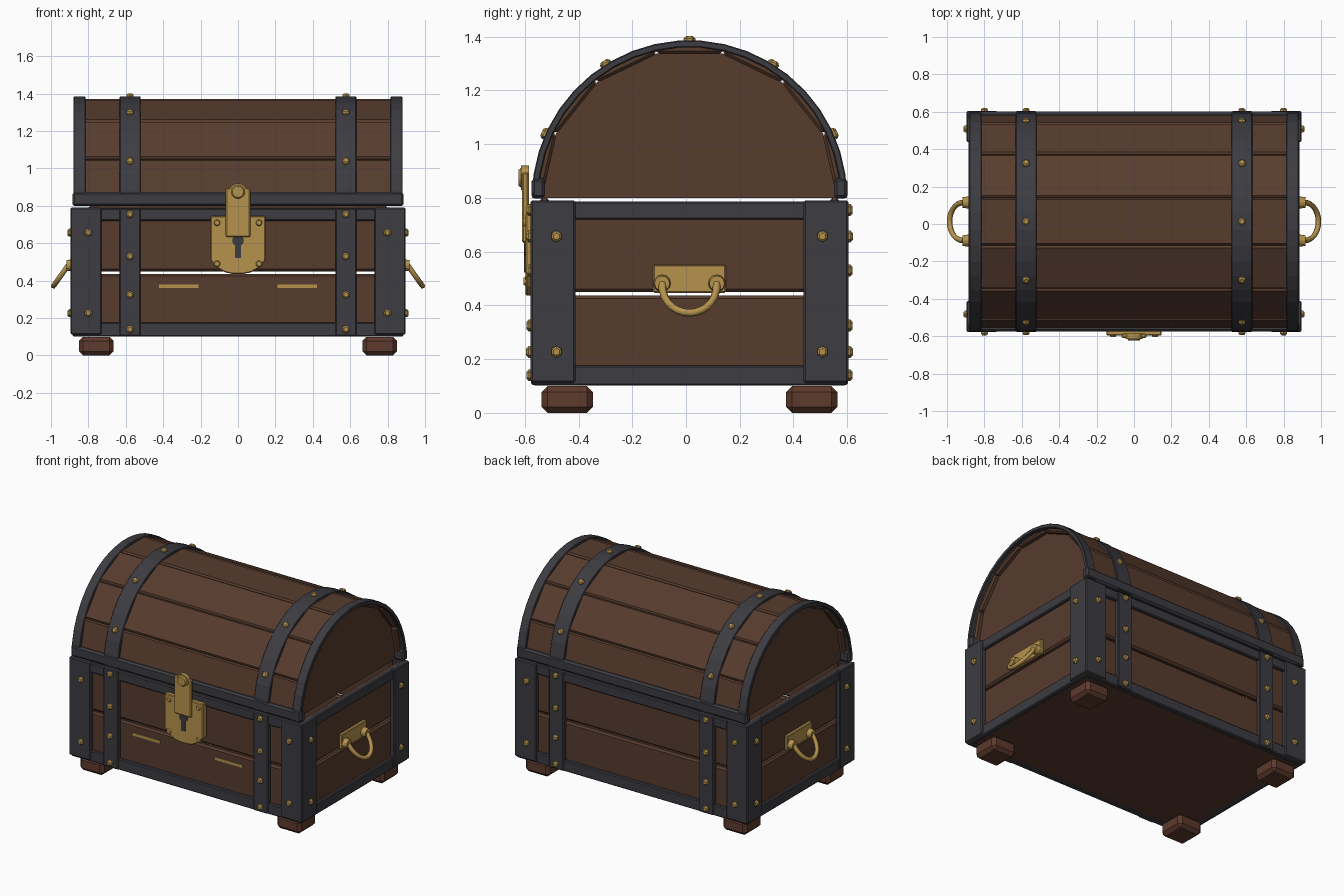
import bpy, bmesh, math
from mathutils import Vector, Matrix

if "Cube" in bpy.data.objects:
    bpy.data.objects.remove(bpy.data.objects["Cube"])

CY = 0.013      # depth centre of the chest body
LID_Z = 0.80    # height of the lid's arch centre


def material(name, rgb):
    m = bpy.data.materials.new(name)
    m.use_nodes = True
    m.diffuse_color = (*rgb, 1)
    m.node_tree.nodes["Principled BSDF"].inputs["Base Color"].default_value = (*rgb, 1)
    return m


WOOD = material("brown wood", (0.095, 0.045, 0.027))
FOOT = material("reddish wood", (0.11, 0.042, 0.026))
IRON = material("dark iron", (0.045, 0.045, 0.054))
BRASS = material("brass", (0.46, 0.29, 0.075))


def finish(name, bm, mat, bevel=0):
    bmesh.ops.recalc_face_normals(bm, faces=bm.faces[:])
    mesh = bpy.data.meshes.new(name)
    bm.to_mesh(mesh)
    bm.free()
    mesh.materials.append(mat)
    ob = bpy.data.objects.new(name, mesh)
    bpy.context.collection.objects.link(ob)
    if bevel:
        mod = ob.modifiers.new("Bevel", 'BEVEL')
        mod.width = bevel
        mod.segments = 1
        mod.angle_limit = math.radians(40)
    return ob


def prism(name, pts, axis, a, b, mat, bevel=0):
    """Extrude a 2D outline along x (points are y, z) or y (points are x, z)."""
    bm = bmesh.new()
    at = lambda p, d: (d, p[0], p[1]) if axis == "x" else (p[0], d, p[1])
    base = bm.faces.new([bm.verts.new(at(p, a)) for p in pts])
    out = bmesh.ops.extrude_face_region(bm, geom=[base])["geom"]
    move = Vector((b - a, 0, 0) if axis == "x" else (0, b - a, 0))
    bmesh.ops.translate(bm, vec=move, verts=[v for v in out if isinstance(v, bmesh.types.BMVert)])
    return finish(name, bm, mat, bevel)


def box(name, xs, ys, zs, mat, bevel=0.006):
    (x0, x1), (z0, z1) = xs, zs
    return prism(name, [(x0, z0), (x1, z0), (x1, z1), (x0, z1)], "y", *ys, mat, bevel)


def span(s, a, b, c=0):
    """Range from a to b on side s of centre c, in rising order."""
    return tuple(sorted((c + s * a, c + s * b)))


def peg(name, pos, direction, r0, r1, height, mat=BRASS, sides=6):
    """Tapered round or hexagonal head standing on a surface."""
    bm = bmesh.new()
    bmesh.ops.create_cone(bm, cap_ends=True, segments=sides, radius1=r0, radius2=r1, depth=height)
    d = Vector(direction)
    turn = d.to_track_quat('Z', 'Y').to_matrix().to_4x4()
    bm.transform(Matrix.Translation(Vector(pos) + d * height / 2) @ turn)
    return finish(name, bm, mat)


def stud(pos, direction):
    d = Vector(direction)
    peg("stud_base", Vector(pos) - d * 0.005, d, 0.022, 0.022, 0.013)
    peg("stud_head", Vector(pos) + d * 0.008, d, 0.022, 0.013, 0.009)


def arc(r, n, a0=-90, a1=90):
    """Points on the lid arch, angles measured from straight up."""
    angles = [math.radians(a0 + (a1 - a0) * i / n) for i in range(n + 1)]
    return [(CY + r * math.sin(t), LID_Z + r * math.cos(t)) for t in angles]


def arch(name, r_in, r_out, x0, x1, mat, n=21, a0=-90, a1=90, bevel=0.004):
    return prism(name, arc(r_out, n, a0, a1) + arc(r_in, n, a0, a1)[::-1], "x", x0, x1, mat, bevel)


# Body planks, with an open gap between the two rows
for s, side in ((-1, "front"), (1, "back")):
    for zs, row in (((0.11, 0.437), "lower"), ((0.45, 0.80), "upper")):
        box(f"{side}_{row}_plank", (-0.8, 0.8), span(s, 0.52, 0.56, CY), zs, WOOD, 0.012)
for s, side in ((-1, "right"), (1, "left")):
    for zs, row in (((0.11, 0.437), "lower"), ((0.45, 0.785), "upper")):
        box(f"{side}_{row}_plank", span(s, 0.825, 0.865), span(1, -0.55, 0.55, CY), zs, WOOD, 0.012)
box("floor_board", (-0.86, 0.86), span(1, -0.56, 0.56, CY), (0.108, 0.14), WOOD)

# Iron rims around the body, top and bottom
for zs, level in (((0.102, 0.177), "bottom"), ((0.72, 0.787), "top")):
    for s in (-1, 1):
        box(f"{level}_long_rim", (-0.885, 0.885), span(s, 0.545, 0.582, CY), zs, IRON)
        box(f"{level}_end_rim", span(s, 0.85, 0.885), span(1, -0.58, 0.58, CY), zs, IRON)

for sx in (-1, 1):
    for sy in (-1, 1):
        # Corner posts made of two plates, with studs
        box("corner_plate_long", span(sx, 0.73, 0.895), span(sy, 0.555, 0.591, CY), (0.112, 0.79), IRON)
        box("corner_plate_end", span(sx, 0.86, 0.895), span(sy, 0.425, 0.591, CY), (0.112, 0.79), IRON)
        for z in (0.227, 0.657):
            stud((sx * 0.80, CY + sy * 0.591, z), (0, sy, 0))
            stud((sx * 0.895, CY + sy * 0.495, z), (sx, 0, 0))
        # Upright straps on front and back
        box("body_strap", span(sx, 0.52, 0.633), span(sy, 0.55, 0.59, CY), (0.104, 0.787), IRON)
        for z in (0.14, 0.325, 0.53, 0.755):
            stud((sx * 0.577, CY + sy * 0.59, z), (0, sy, 0))
        # Feet
        box("foot", span(sx, 0.665, 0.85), span(sy, 0.36, 0.55, CY), (0, 0.1), FOOT, 0.022)

# Lid staves: seven flat planks around the arch
STEP = 180 / 7
half = math.tan(math.radians(STEP / 2))
for i in range(7):
    t = math.radians(-90 + STEP * (i + 0.5))
    out, across = Vector((math.sin(t), math.cos(t))), Vector((math.cos(t), -math.sin(t)))
    centre = Vector((CY, LID_Z))
    ring = [centre + out * r + across * r * half * k * 0.995
            for r, k in ((0.57, -1), (0.57, 1), (0.535, 1), (0.535, -1))]
    prism("lid_stave", ring, "x", -0.855, 0.855, WOOD, 0.011)

# Lid ends, edge bands, straps and rim
for s in (-1, 1):
    prism("lid_end_panel", arc(0.552, 7), "x", *span(s, 0.79, 0.82), WOOD)
    arch("lid_edge_band", 0.561, 0.587, *span(s, 0.815, 0.88), IRON)
    arch("lid_strap", 0.56, 0.587, *span(s, 0.52, 0.633), IRON)
    box("lid_rim", (-0.885, 0.885), span(s, 0.537, 0.588, CY), (0.798, 0.875), IRON, 0.012)
    for deg in (-66, -32, 0, 32, 66):
        t = math.radians(deg)
        d = Vector((0, math.sin(t), math.cos(t)))
        stud(Vector((s * 0.577, CY, LID_Z)) + d * 0.585, d)

# Lock plate with clipped lower corners
half_plate = [(0.148, 0.745), (0.148, 0.51), (0.115, 0.47), (0.07, 0.445), (0.03, 0.436)]
plate = half_plate + [(-x, z) for x, z in half_plate[::-1]]
prism("lock_plate", plate, "y", -0.597, -0.55, BRASS, 0.005)
for x in (-0.112, 0.112):
    for z in (0.49, 0.71):
        peg("lock_rivet", (x, -0.595, z), (0, -1, 0), 0.019, 0.013, 0.01, sides=10)

# Keyhole
peg("keyhole_round", (0, -0.596, 0.615), (0, -1, 0), 0.031, 0.031, 0.006, IRON, 16)
box("keyhole_slot", (-0.015, 0.015), (-0.602, -0.59), (0.522, 0.615), IRON, 0)

# Hasp with a round knob
box("hasp", (-0.066, 0.066), (-0.61, -0.585), (0.633, 0.895), BRASS)
peg("hasp_disc", (0, -0.585, 0.875), (0, -1, 0), 0.046, 0.046, 0.029, sides=16)
peg("hasp_knob", (0, -0.612, 0.875), (0, -1, 0), 0.038, 0.03, 0.011, sides=16)

# Thin brass inlays on the front
for s in (-1, 1):
    box("brass_inlay", span(s, 0.212, 0.422), (-0.554, -0.546), (0.361, 0.38), BRASS, 0)

# End handles: back plate, two mounts and a hanging bail
for s, side in ((-1, "right"), (1, "left")):
    box(f"{side}_handle_plate", span(s, 0.86, 0.885), span(1, -0.135, 0.135, CY), (0.447, 0.55), BRASS, 0.004)
    for k in (-1, 1):
        peg(f"{side}_handle_mount", (s * 0.875, CY + k * 0.102, 0.482), (s, 0, 0), 0.034, 0.028, 0.042, sides=12)
    curve = bpy.data.curves.new(f"{side}_handle_bail", 'CURVE')
    curve.dimensions = '3D'
    curve.bevel_depth = 0.015
    curve.bevel_resolution = 1
    curve.use_fill_caps = True
    spline = curve.splines.new('POLY')
    n = 14
    spline.points.add(n)
    for i, p in enumerate(spline.points):
        t = math.pi * i / n
        drop = math.sin(t) ** 0.9 if 0 < i < n else 0
        p.co = (s * (0.908 + 0.078 * drop), CY + 0.102 * math.cos(t), 0.482 - 0.11 * drop, 1)
    curve.materials.append(BRASS)
    bail = bpy.data.objects.new(f"{side}_handle_bail", curve)
    bpy.context.collection.objects.link(bail)
